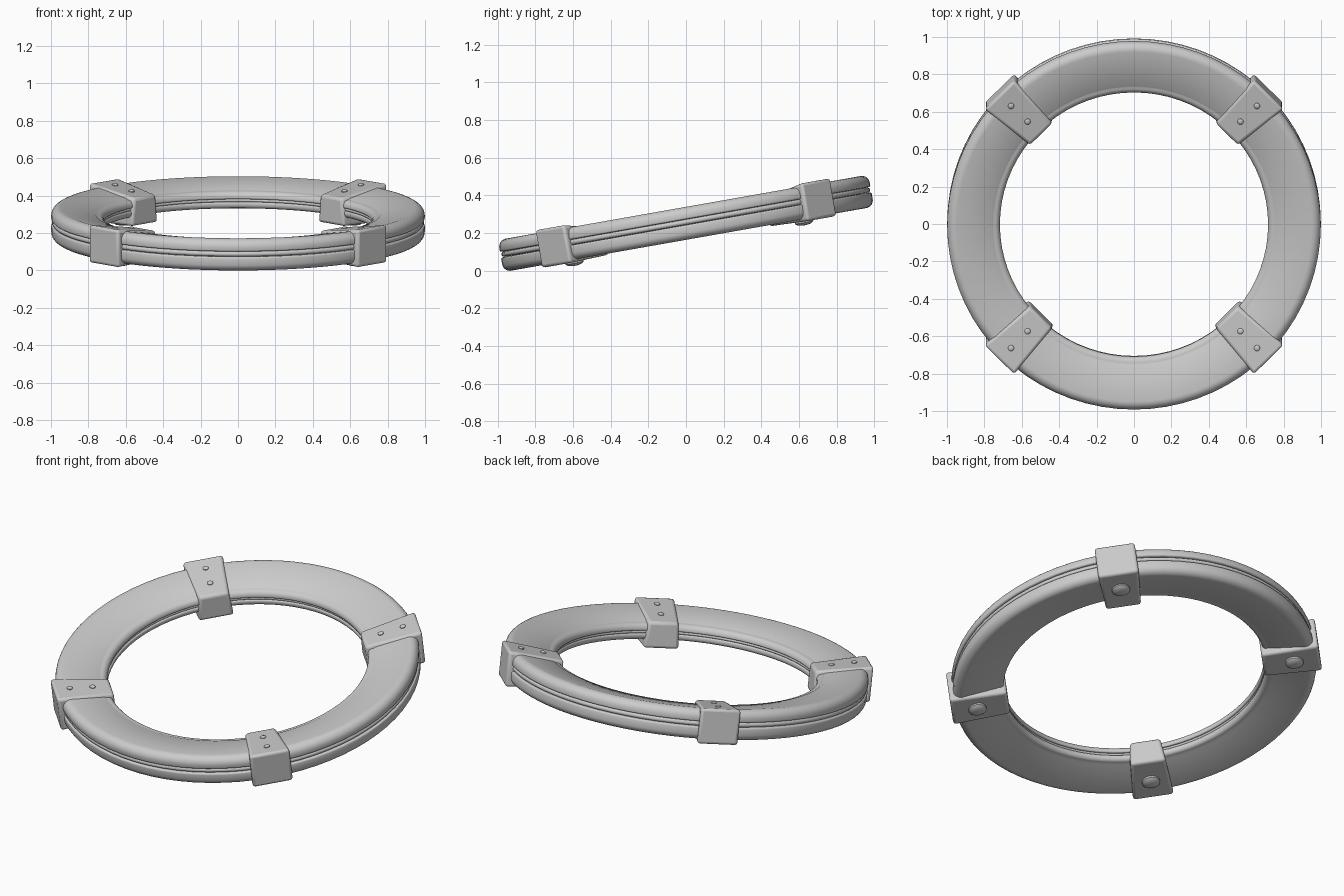
import bpy, bmesh
from math import radians, cos, sin, pi, atan2
from mathutils import Matrix, Vector

if "Cube" in bpy.data.objects:
    bpy.data.objects.remove(bpy.data.objects["Cube"])

# The whole ring is tipped up towards the back
TILT = Matrix.Translation((0, 0, 0.251)) @ Matrix.Rotation(radians(10), 4, 'X')


def finish(name, bm, matrix, bevel=0):
    bmesh.ops.recalc_face_normals(bm, faces=bm.faces)
    me = bpy.data.meshes.new(name)
    bm.to_mesh(me)
    bm.free()
    ob = bpy.data.objects.new(name, me)
    bpy.context.collection.objects.link(ob)
    ob.matrix_world = matrix
    if bevel:
        m = ob.modifiers.new("bevel", 'BEVEL')
        m.width, m.segments, m.limit_method = bevel, 3, 'ANGLE'
        m.angle_limit = radians(40)
    bpy.ops.object.select_all(action='DESELECT')
    ob.select_set(True)
    bpy.context.view_layer.objects.active = ob
    bpy.ops.object.shade_smooth_by_angle(angle=radians(35))
    return ob


def lathe(name, profile, matrix, steps=72, closed=True):
    bm = bmesh.new()
    rings = []
    for i in range(steps):
        a = 2 * pi * i / steps
        rings.append([bm.verts.new((r * cos(a), r * sin(a), z)) for r, z in profile])
    n = len(profile)
    for i in range(steps):
        p, q = rings[i], rings[(i + 1) % steps]
        for j in range(n if closed else n - 1):
            k = (j + 1) % n
            bm.faces.new((p[j], q[j], q[k], p[k]))
    if not closed:
        bmesh.ops.remove_doubles(bm, verts=bm.verts, dist=1e-5)
    return finish(name, bm, matrix)


def arc(r, z, rad, a0, a1, n=6):
    return [(r + rad * cos(radians(a0 + (a1 - a0) * i / n)),
             z + rad * sin(radians(a0 + (a1 - a0) * i / n))) for i in range(n + 1)]


# Upper and lower halves: rounded outside, faces sloping in to a thinner inner edge
upper = (arc(0.990, 0.031, 0.009, -90, 0, 3) + arc(0.955, 0.043, 0.044, 10, 98)
         + [(0.762, 0.052), (0.757, 0.048)] + arc(0.749, 0.014, 0.032, 90, 180)
         + arc(0.725, 0.012, 0.008, 190, 270, 3))
lower = (arc(0.990, -0.017, 0.009, 90, 0, 3) + arc(0.957, -0.044, 0.042, -10, -98)
         + [(0.762, -0.052), (0.752, -0.048)] + arc(0.743, -0.026, 0.022, 265, 180)
         + arc(0.729, -0.020, 0.008, 170, 90, 3))
lathe("upper_ring", upper, TILT)
lathe("lower_ring", lower, TILT)

# Thin band between the halves
band = arc(0.980, 0.007, 0.014, -90, 90) + arc(0.732, -0.004, 0.008, 90, 270)
lathe("middle_band", band, TILT)

# Rivet and bolt head outlines
rivet = [(0.016, -0.004), (0.016, 0.004), (0.012, 0.008), (0.006, 0.010), (0, 0.010)]
bolt = [(0.050, -0.004), (0.049, 0.008), (0.038, 0.016), (0.020, 0.021), (0, 0.022)]

# Four wedge clamps, each with two rivets above and a bolt head below
R_IN, R_OUT, TOP_IN, TOP_OUT = 0.702, 1.018, 0.058, 0.105
slope = (TOP_OUT - TOP_IN) / (R_OUT - R_IN)
for i in range(4):
    spot = TILT @ Matrix.Rotation(radians(45 + 90 * i), 4, 'Z')
    bm = bmesh.new()
    bmesh.ops.create_cube(bm, size=2)
    for v in bm.verts:
        outer, top = v.co.x > 0, v.co.z > 0
        half_width = 0.112 if outer else (0.083 if top else 0.098)
        z = (TOP_OUT if outer else TOP_IN) if top else (-0.100 if outer else -0.092)
        v.co = Vector((R_OUT if outer else R_IN, v.co.y * half_width, z))
    finish(f"clamp_{i + 1}", bm, spot, 0.016)
    for j, r in enumerate((0.805, 0.93)):
        lathe(f"rivet_{i + 1}_{j + 1}", rivet,
              spot @ Matrix.Translation((r, 0, TOP_IN + slope * (r - R_IN)))
              @ Matrix.Rotation(-atan2(slope, 1), 4, 'Y'), 16, False)
    lathe(f"bolt_head_{i + 1}", bolt,
          spot @ Matrix.Translation((0.875, 0, -0.097)) @ Matrix.Rotation(pi, 4, 'X'),
          24, False)
